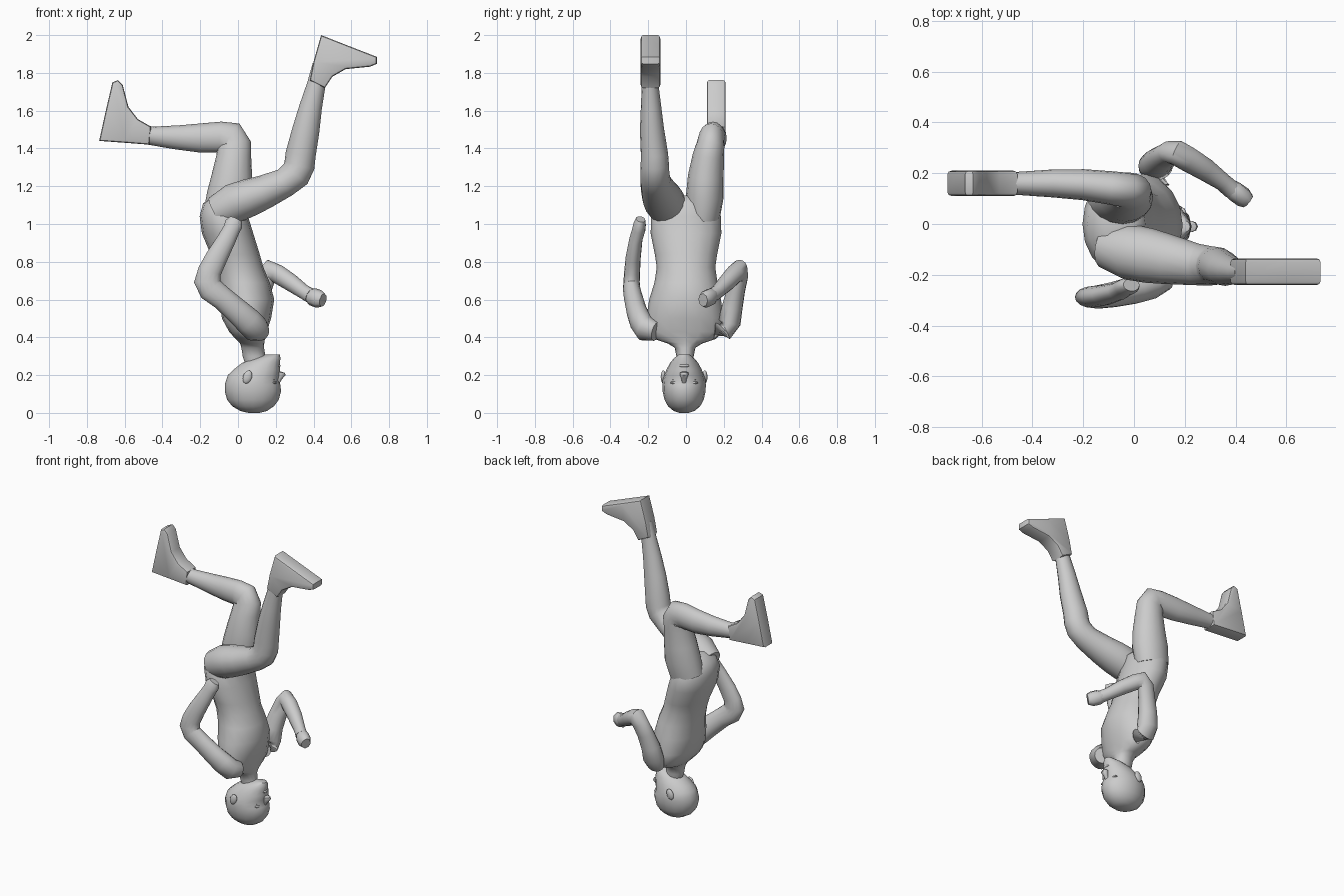
import bpy, bmesh
from math import cos, sin, pi, radians
from mathutils import Vector


def finish(name, bm, angle=50):
    bmesh.ops.recalc_face_normals(bm, faces=bm.faces)
    me = bpy.data.meshes.new(name)
    bm.to_mesh(me)
    bm.free()
    ob = bpy.data.objects.new(name, me)
    bpy.context.collection.objects.link(ob)
    bpy.ops.object.select_all(action='DESELECT')
    ob.select_set(True)
    bpy.context.view_layer.objects.active = ob
    bpy.ops.object.shade_smooth_by_angle(angle=radians(angle))
    return ob


def loft(name, secs, level=False, n=16):
    """Skin elliptical rings (x, y, z, half depth, half width) along a path."""
    bm = bmesh.new()
    pts = [Vector(s[:3]) for s in secs]
    rings = []
    for i, s in enumerate(secs):
        t = (pts[min(i + 1, len(pts) - 1)] - pts[max(i - 1, 0)]).normalized()
        if level:
            t = Vector((0, 0, 1))
        side = (Vector((0, 1, 0)) - t * t.y).normalized()
        u = side.cross(t)
        rings.append([bm.verts.new(pts[i] + u * s[3] * cos(2 * pi * k / n)
                                   + side * s[4] * sin(2 * pi * k / n)) for k in range(n)])
    for a, b in zip(rings, rings[1:]):
        for k in range(n):
            bm.faces.new((a[k], a[(k + 1) % n], b[(k + 1) % n], b[k]))
    bm.faces.new(rings[0])
    bm.faces.new(rings[-1])
    return finish(name, bm)


def slab(name, profile, y, half):
    """Extrude an x-z outline across y with softened edges."""
    bm = bmesh.new()
    f = bm.faces.new([bm.verts.new((x, y - half, z)) for x, z in profile])
    ext = bmesh.ops.extrude_face_region(bm, geom=[f])
    vs = [v for v in ext['geom'] if isinstance(v, bmesh.types.BMVert)]
    bmesh.ops.translate(bm, vec=(0, 2 * half, 0), verts=vs)
    rim = [e for e in bm.edges if abs(e.verts[0].co.y - e.verts[1].co.y) < 1e-5]
    bmesh.ops.bevel(bm, geom=rim, offset=0.014, segments=2, affect='EDGES', profile=0.5)
    return finish(name, bm, 40)


def blob(name, loc, scale, rot_y=0):
    bpy.ops.mesh.primitive_uv_sphere_add(segments=14, ring_count=8, location=loc, rotation=(0, rot_y, 0))
    ob = bpy.context.object
    ob.name = name
    ob.scale = scale
    bpy.ops.object.shade_smooth()


# Torso, hips at the top down to the neck
loft("torso", [(x, 0 if z > .6 else -.005, z, h, w) for x, z, h, w in [
    (-.06, 1.15, .06, .07), (-.07, 1.11, .115, .15), (-.075, 1.04, .128, .185),
    (-.055, .95, .136, .187), (-.015, .84, .13, .165), (.005, .77, .13, .155),
    (.03, .69, .138, .167), (.047, .6, .145, .19), (.045, .5, .13, .205),
    (.053, .43, .1, .205), (.065, .39, .077, .16), (.075, .367, .064, .09),
    (.078, .345, .06, .055), (.085, .3, .06, .046), (.1, .22, .05, .04)]], level=True)

# Head, upside down: crown at z = 0, chin on top
loft("head", [(x, -.01, z, h, w) for x, z, h, w in [
    (.085, 0, .03, .025), (.083, .01, .07, .055), (.08, .035, .11, .085),
    (.079, .07, .137, .104), (.079, .115, .149, .114), (.077, .15, .147, .115),
    (.076, .175, .138, .113), (.084, .2, .138, .105), (.1, .23, .122, .093),
    (.122, .265, .1, .074), (.155, .29, .07, .053), (.185, .31, .036, .027)]], level=True)

# Facial features
loft("nose", [(.208, -.01, .15, .008, .01), (.218, -.01, .18, .016, .014),
              (.228, -.01, .2, .024, .022), (.225, -.01, .213, .022, .022),
              (.215, -.01, .22, .006, .008)], level=True, n=8)
blob("mouth", (.212, -.01, .25), (.014, .028, .01))
for s in (-1, 1):
    blob("ear", (.05, -.01 + s * .11, .19), (.024, .014, .036), radians(20))
    blob("eye", (.183, -.01 + s * .045, .178), (.014, .02, .008))
    blob("brow", (.192, -.01 + s * .045, .16), (.014, .03, .008))

# Legs
loft("front_leg", [
    (-.11, -.09, 1.06, .09, .085), (-.02, -.11, 1.11, .105, .11), (.06, -.125, 1.14, .1, .108),
    (.14, -.14, 1.17, .09, .098), (.25, -.16, 1.22, .077, .082), (.305, -.165, 1.265, .082, .077),
    (.325, -.165, 1.31, .081, .075), (.332, -.167, 1.37, .08, .072), (.36, -.18, 1.5, .072, .064),
    (.385, -.185, 1.62, .06, .054), (.415, -.19, 1.74, .049, .044), (.44, -.19, 1.84, .046, .042)])
loft("back_leg", [
    (-.07, .09, 1.04, .115, .09), (-.045, .1, 1.15, .12, .1), (-.032, .105, 1.25, .108, .095),
    (-.022, .118, 1.36, .092, .083), (-.02, .13, 1.42, .09, .074), (-.038, .135, 1.452, .092, .068),
    (-.09, .142, 1.46, .082, .066), (-.2, .155, 1.455, .077, .061), (-.32, .16, 1.458, .064, .055),
    (-.45, .16, 1.466, .05, .046), (-.58, .16, 1.485, .045, .042)])

# Feet
slab("front_foot", [(.44, 2.0), (.58, 1.945), (.735, 1.885), (.735, 1.848), (.7, 1.833),
                    (.57, 1.82), (.5, 1.78), (.46, 1.72), (.38, 1.76), (.4, 1.86)], -.188, .052)
slab("back_foot", [(-.735, 1.44), (-.7, 1.6), (-.665, 1.75), (-.635, 1.762), (-.61, 1.735),
                   (-.58, 1.62), (-.53, 1.555), (-.46, 1.515), (-.47, 1.42), (-.6, 1.43)], .16, .05)

# Arms
loft("front_arm", [
    (.12, -.16, .43, .05, .05), (.095, -.215, .445, .072, .062), (.055, -.24, .485, .072, .06),
    (0, -.26, .535, .067, .055), (-.08, -.278, .605, .062, .05), (-.145, -.288, .655, .067, .046),
    (-.163, -.288, .695, .07, .043), (-.15, -.285, .75, .062, .042), (-.115, -.28, .82, .058, .04),
    (-.06, -.265, .92, .049, .035), (-.035, -.25, .97, .045, .035), (-.022, -.245, 1.0, .048, .033),
    (-.01, -.24, 1.025, .035, .025)])
loft("back_arm", [
    (.09, .15, .44, .05, .05), (.085, .21, .435, .065, .05), (.085, .23, .48, .068, .06),
    (.095, .245, .56, .062, .055), (.12, .265, .65, .056, .048), (.145, .283, .72, .055, .045),
    (.17, .28, .752, .06, .05), (.21, .257, .735, .05, .05), (.28, .215, .69, .046, .045),
    (.35, .165, .64, .038, .035), (.385, .135, .62, .04, .036)])

# Fist of the back arm
loft("back_fist", [(.375, .145, .625, .036, .034), (.395, .13, .615, .048, .04),
                   (.43, .105, .602, .048, .04), (.45, .09, .597, .036, .03)], n=8)
